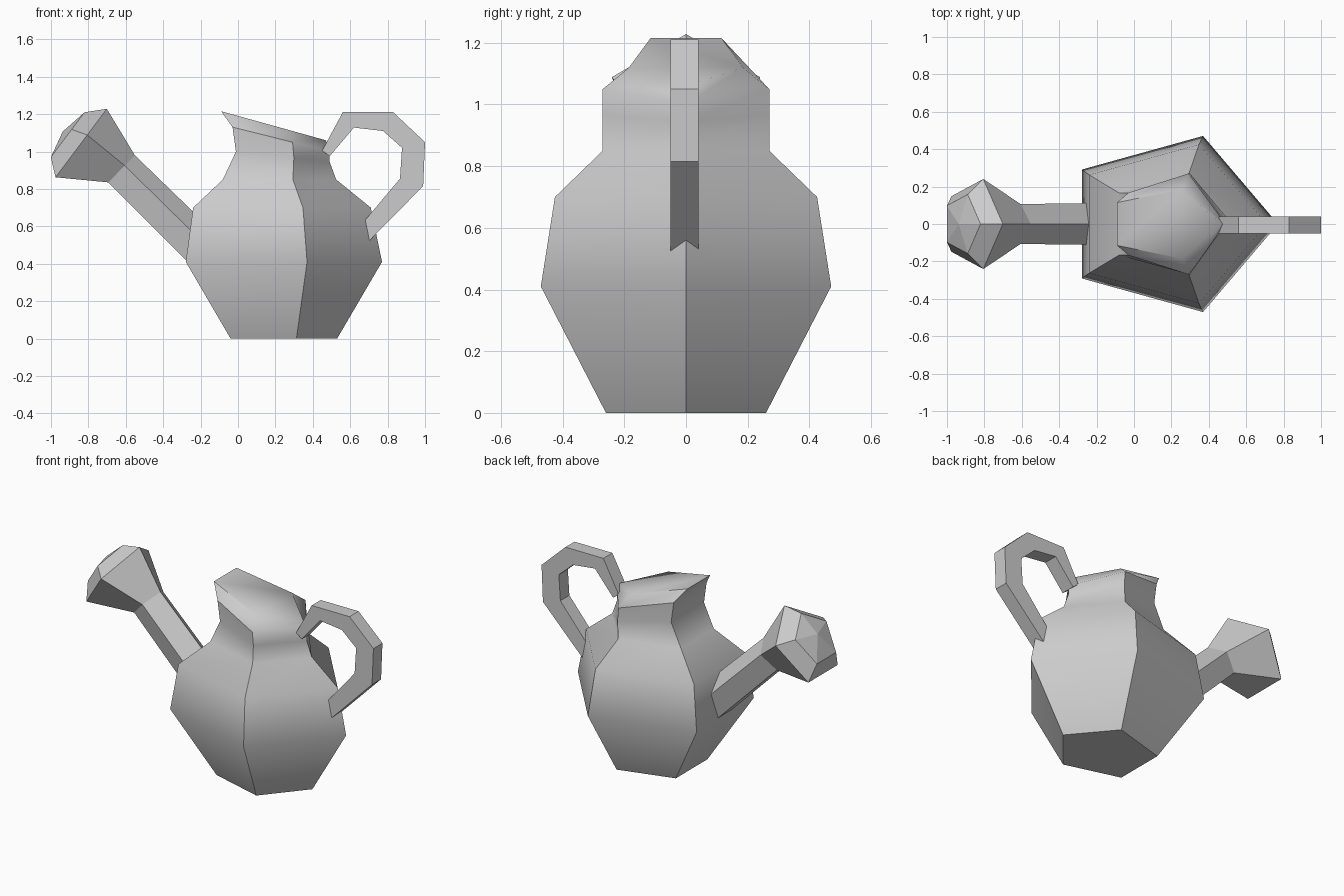
import bpy, bmesh, math
from mathutils import Vector

cube = bpy.data.objects.get("Cube")
if cube:
    bpy.data.objects.remove(cube, do_unlink=True)

grey = bpy.data.materials.new("plain_grey")
grey.use_nodes = True
COLOUR = (0.6, 0.6, 0.6, 1)
grey.diffuse_color = COLOUR
grey.node_tree.nodes["Principled BSDF"].inputs["Base Color"].default_value = COLOUR


def pentagon(centre, u, v):
    """Five points around a centre, the first one along u."""
    c, u, v = Vector(centre), Vector(u), Vector(v)
    angles = [math.tau * i / 5 for i in range(5)]
    return [c + u * math.cos(a) + v * math.sin(a) for a in angles]


def loft(name, rings, apex=None, smooth=False):
    """Skin a list of rings, closing the ends flat or with an apex."""
    bm = bmesh.new()
    loops = [[bm.verts.new(p) for p in ring] for ring in rings]
    n = len(loops[0])
    for a, b in zip(loops, loops[1:]):
        for i in range(n):
            j = (i + 1) % n
            bm.faces.new((a[i], a[j], b[j], b[i]))
    bm.faces.new(loops[0])
    if apex:
        tip = bm.verts.new(apex)
        for i in range(n):
            bm.faces.new((loops[-1][i], loops[-1][(i + 1) % n], tip))
    else:
        bm.faces.new(loops[-1])
    bmesh.ops.recalc_face_normals(bm, faces=bm.faces)
    mesh = bpy.data.meshes.new(name)
    bm.to_mesh(mesh)
    bm.free()
    mesh.materials.append(grey)
    obj = bpy.data.objects.new(name, mesh)
    bpy.context.collection.objects.link(obj)
    if smooth:
        bpy.ops.object.select_all(action='DESELECT')
        obj.select_set(True)
        bpy.context.view_layer.objects.active = obj
        bpy.ops.object.shade_smooth_by_angle(angle=math.radians(45))
    return obj


# Jug body: centre x, centre z, x radius, y radius, tilt
body_profile = [
    (0.215, 0.0, 0.315, 0.273, 0),
    (0.19, 0.41, 0.58, 0.495, 0),
    (0.185, 0.70, 0.525, 0.447, 0),
    (0.19, 0.85, 0.335, 0.284, 0),
    (0.213, 0.975, 0.277, 0.284, -0.03),
    (0.203, 1.072, 0.287, 0.284, -0.072),
    (0.16, 1.146, 0.31, 0.195, -0.086),
]
loft("jug_body",
     [pentagon((x, 0, z), (rx, 0, tilt), (0, ry, 0))
      for x, z, rx, ry, tilt in body_profile], smooth=True)


# Spout tube flaring into the sprinkler head: centre x, centre z, u, radius
def tube_ring(x, z, direction, r):
    u = Vector(direction).normalized() * r
    return pentagon((x, 0, z), u, (0, r, 0))


TUBE, HEAD = (0.7, 0, 0.72), (0.6, 0, 0.8)
loft("spout", [
    tube_ring(-0.21, 0.485, TUBE, 0.118),
    tube_ring(-0.63, 0.90, TUBE, 0.112),
    tube_ring(-0.853, 1.026, HEAD, 0.253),
    tube_ring(-0.92, 1.077, HEAD, 0.166),
], apex=(-0.937, 0, 1.107))

# Handle: pairs of outer and inner points swept with a flat cross-section
handle_path = [
    ((0.45, 1.005), (0.49, 0.975)),
    ((0.56, 1.21), (0.62, 1.128)),
    ((0.83, 1.21), (0.775, 1.11)),
    ((1.0, 1.05), (0.877, 1.02)),
    ((0.99, 0.815), (0.866, 0.855)),
    ((0.704, 0.525), (0.66, 0.61)),
]
BACK, FRONT = 0.041, -0.051
loft("handle", [
    [(o[0], FRONT, o[1]), (o[0], BACK, o[1]),
     (i[0], BACK, i[1]), (i[0], FRONT, i[1])]
    for o, i in handle_path])
